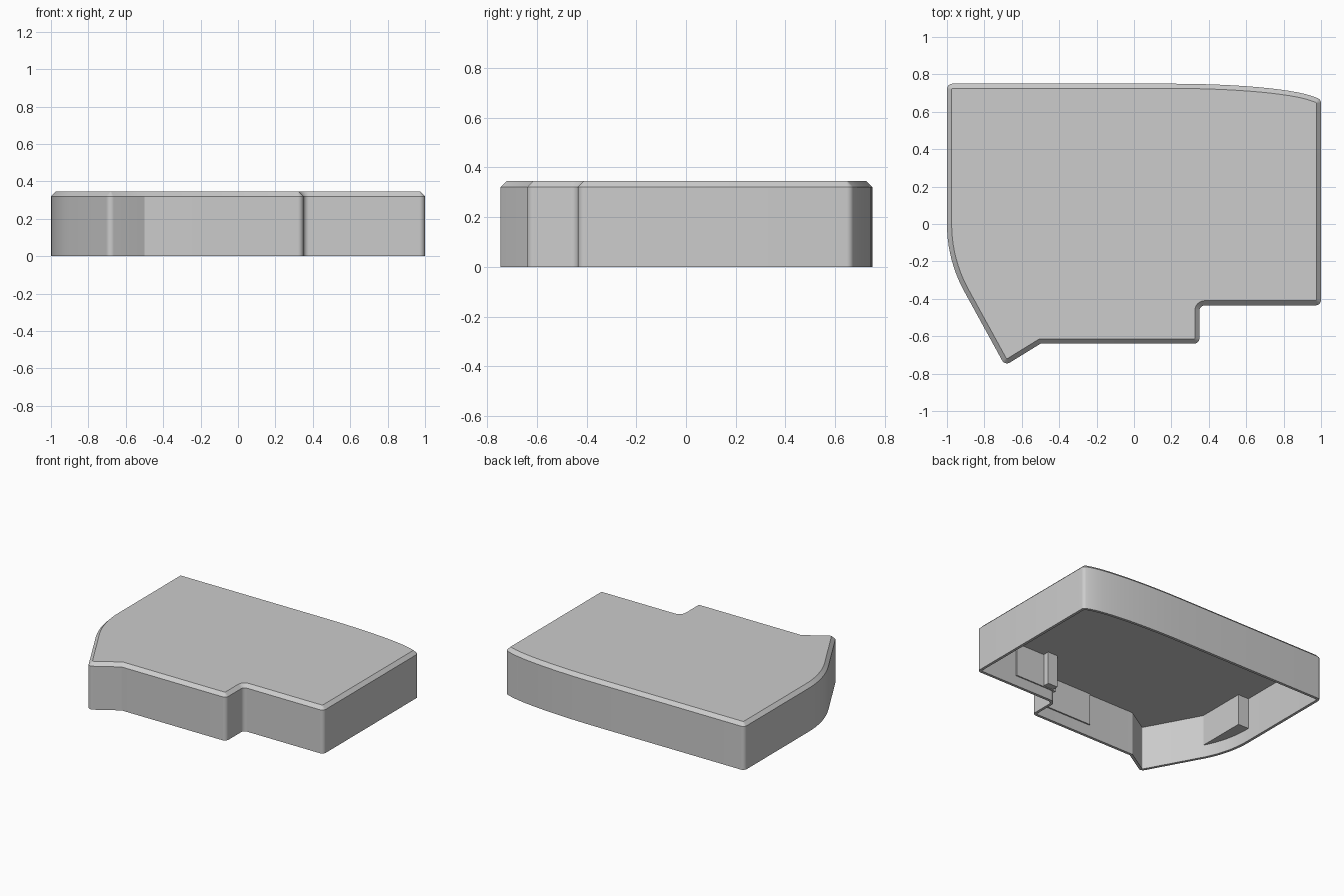
import bpy
import bmesh
from math import sin, cos, tan, radians
from mathutils import Vector

cube = bpy.data.objects.get("Cube")
if cube:
    bpy.data.objects.remove(cube, do_unlink=True)

HEIGHT, EDGE, WALL, CHAMFER = 0.345, 0.32, 0.02, 0.025

grey = bpy.data.materials.new("plain grey")
grey.use_nodes = True
colour = (0.604, 0.604, 0.604, 1)
grey.diffuse_color = colour
grey.node_tree.nodes["Principled BSDF"].inputs["Base Color"].default_value = colour


def arc(cx, cy, rx, ry, start, end, steps):
    """Points along part of an ellipse, angles in degrees."""
    angles = [radians(start + (end - start) * i / steps) for i in range(steps + 1)]
    return [Vector((cx + rx * cos(a), cy + ry * sin(a))) for a in angles]


def fillet(before, corner, after, radius, steps=6):
    """Round one corner of an outline."""
    p, a, b = Vector(corner), Vector(before), Vector(after)
    u, v = (a - p).normalized(), (b - p).normalized()
    half = u.angle(v) / 2
    centre = p + (u + v).normalized() * (radius / sin(half))
    reach = radius / tan(half)
    start, end = p + u * reach - centre, p + v * reach - centre
    return [centre + start.lerp(end, i / steps).normalized() * radius
            for i in range(steps + 1)]


def inset(points, distance):
    """Move a counter-clockwise outline inwards by a constant distance."""
    result = []
    for i, p in enumerate(points):
        d1 = (p - points[i - 1]).normalized()
        d2 = (points[(i + 1) % len(points)] - p).normalized()
        n1, n2 = Vector((-d1.y, d1.x)), Vector((-d2.y, d2.x))
        result.append(p + (n1 + n2) * (distance / (1 + n1.dot(n2))))
    return result


def loft(name, rings, smooth=False):
    """Join (outline, height) rings and cap both ends."""
    bm = bmesh.new()
    loops = [[bm.verts.new((p[0], p[1], z)) for p in pts] for pts, z in rings]
    for low, high in zip(loops, loops[1:]):
        for i in range(len(low)):
            bm.faces.new((low[i - 1], low[i], high[i], high[i - 1]))
    bm.faces.new(loops[0])
    bm.faces.new(loops[-1])
    bmesh.ops.recalc_face_normals(bm, faces=bm.faces)
    mesh = bpy.data.meshes.new(name)
    bm.to_mesh(mesh)
    bm.free()
    mesh.materials.append(grey)
    obj = bpy.data.objects.new(name, mesh)
    bpy.context.collection.objects.link(obj)
    if smooth:
        bpy.ops.object.select_all(action='DESELECT')
        obj.select_set(True)
        bpy.context.view_layer.objects.active = obj
        bpy.ops.object.shade_smooth_by_angle(angle=radians(28))


def block(name, x0, x1, y0, y1, z0):
    """Box hanging from the ceiling of the cover."""
    outline = [(x0, y0), (x1, y0), (x1, y1), (x0, y1)]
    loft(name, [(outline, z0), (outline, EDGE + 0.005)])


# Outline, counter-clockwise: straight corners joined with two long curves
side_curve = arc(-0.25, 0, 0.75, 0.75, 180, 210, 10)
back_curve = arc(0.2, 0.65, 0.8, 0.1, 18, 90, 14)
corners = [side_curve[-1], (-0.69, -0.757), (-0.5, -0.64), (0.35, -0.64),
           (0.35, -0.435), (1, -0.435), (1, 0.666), back_curve[0]]
outline = list(side_curve)
for before, corner, after in zip(corners, corners[1:], corners[2:]):
    if corner == (-0.5, -0.64):
        outline.append(Vector(corner))
    else:
        outline += fillet(before, corner, after, 0.029)
outline += back_curve
outline += fillet(back_curve[-1], (-1, 0.75), side_curve[0], 0.029)

# Hollow cover, chamfered on top and open underneath
inner = inset(outline, WALL)
top = inset(outline, CHAMFER)
loft("cover_shell", [(inner, EDGE), (inner, 0), (outline, 0), (outline, EDGE), (top, HEIGHT)],
     smooth=True)

# Pads and a post on the inside of the front wall
block("front_left_pad", 0.34, 0.68, -0.425, -0.406, 0.075)
block("front_post", 0.365, 0.445, -0.425, -0.36, 0.08)
block("front_middle_pad", -0.13, 0.335, -0.63, -0.61, 0.085)

# Rib filling the curved side wall
rib = arc(-0.25, 0, 0.735, 0.735, 180, 208.5, 8)
rib += [Vector((-0.893, -0.35)), Vector((-0.893, 0.02)), Vector((-0.985, 0.02))]
loft("side_rib", [(rib, 0.092), (rib, EDGE + 0.005)])
